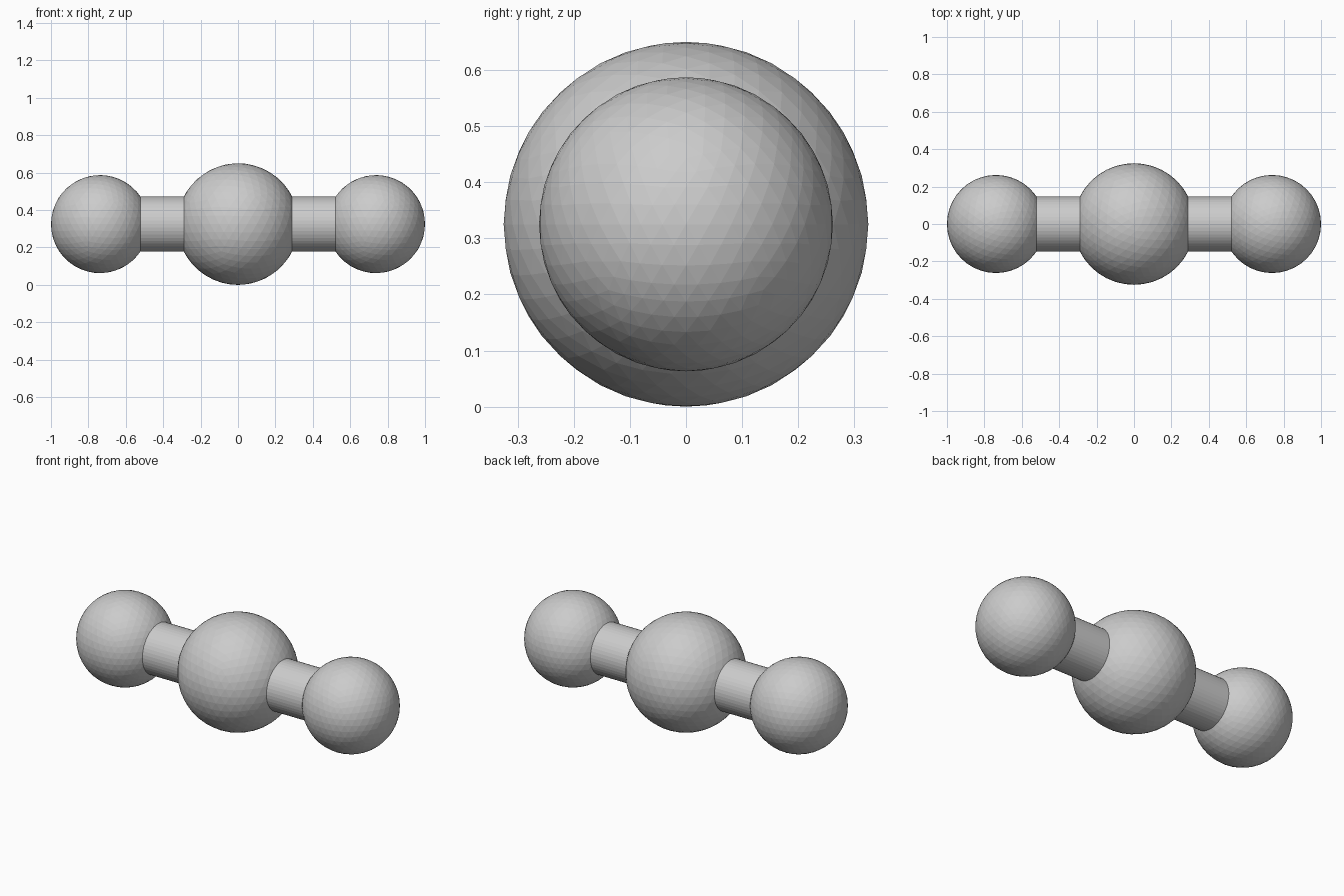
import bpy, math

if "Cube" in bpy.data.objects:
    bpy.data.objects.remove(bpy.data.objects["Cube"])

Z = 0.325          # height of the shared axis
R_MID, R_END, R_ROD = 0.325, 0.262, 0.147
X_END = 1 - R_END


def ball(name, x, r):
    bpy.ops.mesh.primitive_ico_sphere_add(subdivisions=4, radius=r, location=(x, 0, Z))
    bpy.context.object.name = name


def rod(name, x0, x1):
    bpy.ops.mesh.primitive_cylinder_add(vertices=48, radius=R_ROD, depth=x1 - x0,
                                        location=((x0 + x1) / 2, 0, Z),
                                        rotation=(0, math.pi / 2, 0))
    bpy.context.object.name = name


# Large central ball
ball("centre_ball", 0, R_MID)

# Smaller end balls
for side, s in (("left", -1), ("right", 1)):
    ball(side + "_ball", s * X_END, R_END)

# Connecting rods, ends hidden inside the balls
rod("left_rod", -0.56, -0.25)
rod("right_rod", 0.25, 0.56)
